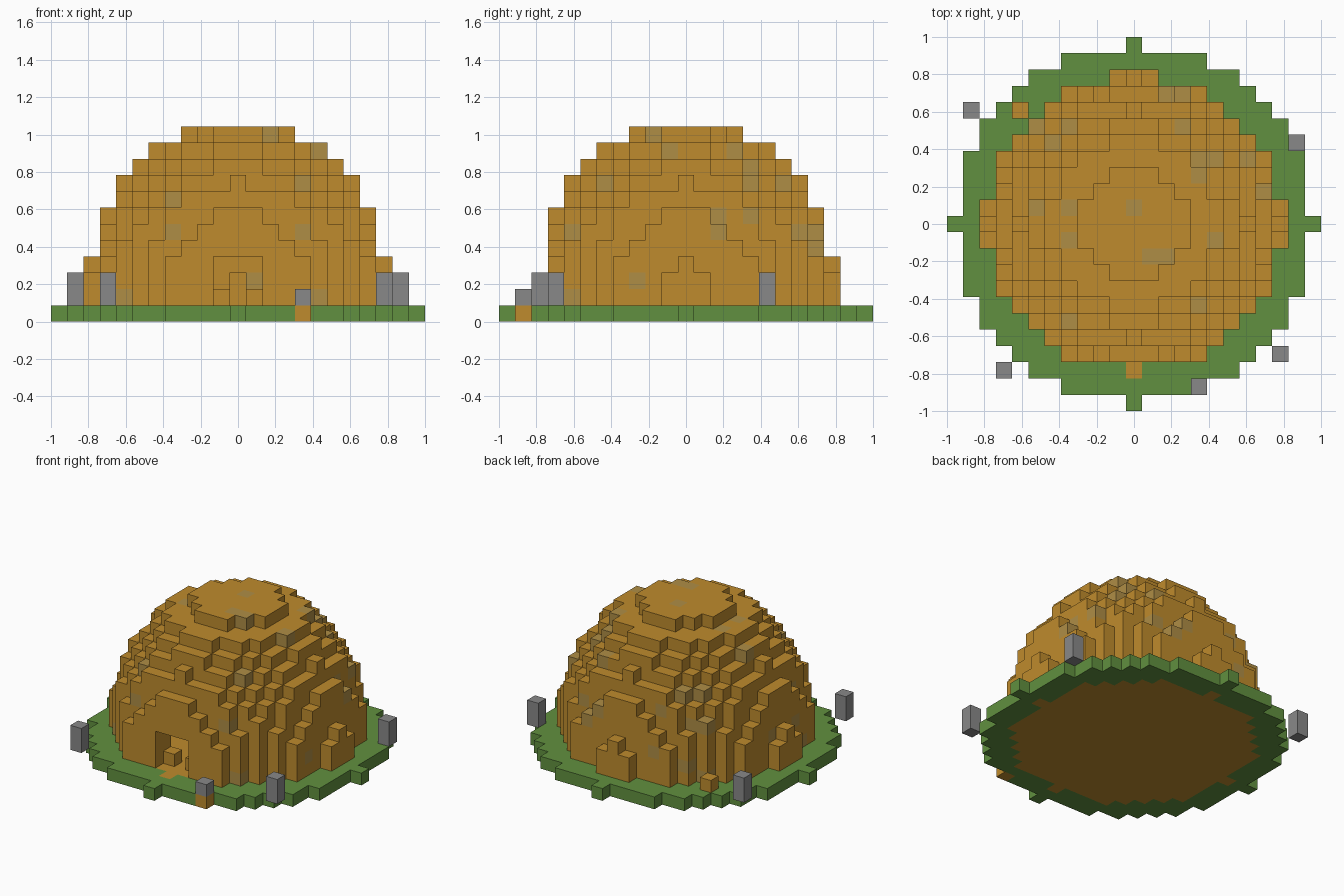
import bpy, bmesh, random
from mathutils import Vector

cube = bpy.data.objects.get("Cube")
if cube:
    bpy.data.objects.remove(cube)

CELL = 2 / 23
random.seed(4)


def material(name, rgb):
    m = bpy.data.materials.new(name)
    m.use_nodes = True
    m.diffuse_color = (*rgb, 1)
    m.node_tree.nodes["Principled BSDF"].inputs["Base Color"].default_value = (*rgb, 1)
    return m


CLAY = material("ochre clay", (0.52, 0.26, 0.026))
SPOT = material("pale clay", (0.43, 0.27, 0.06))
GRASS = material("grass green", (0.12, 0.28, 0.05))
STONE = material("stone grey", (0.25, 0.25, 0.25))


def disc(limit, layer):
    """Cells of one layer whose squared radius is within the limit."""
    r = range(-11, 12)
    return {(i, j, layer) for i in r for j in r if i * i + j * j <= limit}


# Floor and grass ring
ground = disc(121, 0)
floor = disc(81, 0)
stone_foot = {(4, -10, 0)}
grass = ground - floor - stone_foot

# Hollow stepped dome
dome = set()
for k in range(1, 12):
    dome |= disc(84.35 - 0.72 * (k - 1) ** 2, k)
    dome -= disc(49.9 - 0.65 * (k - 1) ** 2, k)

# Doorway with a low sill block on each side
dome -= {(i, j, k) for i in (-1, 0, 1) for j in (-9, -8, -7) for k in (1, 2, 3)}
sills = {(s, -7, 1) for s in (-1, 1)}
loose_block = {(-7, 7, 1)}

# Standing stones: column and height in cells
stones = set()
for i, j, height in [(4, -10, 1), (9, -8, 2), (-8, -9, 2), (10, 5, 2), (-10, 7, 2)]:
    stones |= {(i, j, k) for k in range(1, height + 1)}

# Pale cells on the dome, picked on the top, front and right surfaces
spots = set()


def pick(axis, sign, a, b):
    """Mark the outermost dome cell on the line along an axis."""
    others = [n for n in range(3) if n != axis]
    line = [c for c in dome if c[others[0]] == a and c[others[1]] == b]
    if line:
        spots.add(max(line, key=lambda c: sign * c[axis]))


for a, b in [(-4, 6), (3, 6), (4, 4), (4, 3), (7, 4), (8, 2), (-6, 1), (-4, 1),
             (0, 1), (-4, -1), (5, -1), (1, -2), (2, -2), (4, -5)]:
    pick(2, 1, a, b)
for a, b in [(2, 11), (5, 10), (4, 8), (-4, 5), (4, 5), (1, 2), (-7, 1), (5, 1)]:
    pick(1, -1, a, b)
for a, b in [(-2, 11), (-1, 10), (3, 10), (-5, 8), (4, 8), (2, 6), (-7, 5),
             (4, 6), (2, 5), (8, 4), (-3, 2)]:
    pick(0, 1, a, b)
for n in range(7):
    pick(0, -1, random.randint(-6, 6), random.randint(1, 8))
    pick(1, 1, random.randint(-6, 6), random.randint(1, 8))

everything = ground | dome | sills | loose_block | stones


def build(name, cells, mats, index=lambda c: 0):
    """Make one mesh from the exposed faces of a set of cells."""
    bm = bmesh.new()
    for c in sorted(cells):
        centre = Vector((c[0], c[1], c[2] + 0.5))
        for axis in range(3):
            for sign in (-1, 1):
                n = Vector((0, 0, 0))
                n[axis] = sign
                if tuple(int(c[d] + n[d]) for d in range(3)) in everything:
                    continue
                u = Vector((0, 0, 0))
                u[(axis + 1) % 3] = 0.5
                v = n.cross(u)
                mid = centre + n * 0.5
                ring = [mid + u + v, mid - u + v, mid - u - v, mid + u - v]
                face = bm.faces.new([bm.verts.new(p * CELL) for p in ring])
                face.material_index = index(c)
    bmesh.ops.remove_doubles(bm, verts=bm.verts, dist=0.001)
    bmesh.ops.recalc_face_normals(bm, faces=bm.faces)
    mesh = bpy.data.meshes.new(name)
    bm.to_mesh(mesh)
    bm.free()
    for m in mats:
        mesh.materials.append(m)
    ob = bpy.data.objects.new(name, mesh)
    bpy.context.collection.objects.link(ob)


build("grass_ring", grass, [GRASS])
build("floor", floor, [CLAY])
build("dome", dome, [CLAY, SPOT], lambda c: int(c in spots))
build("door_sills", sills, [CLAY])
build("loose_block", loose_block, [CLAY])
build("stone_foot", stone_foot, [CLAY])
build("standing_stones", stones, [STONE])
